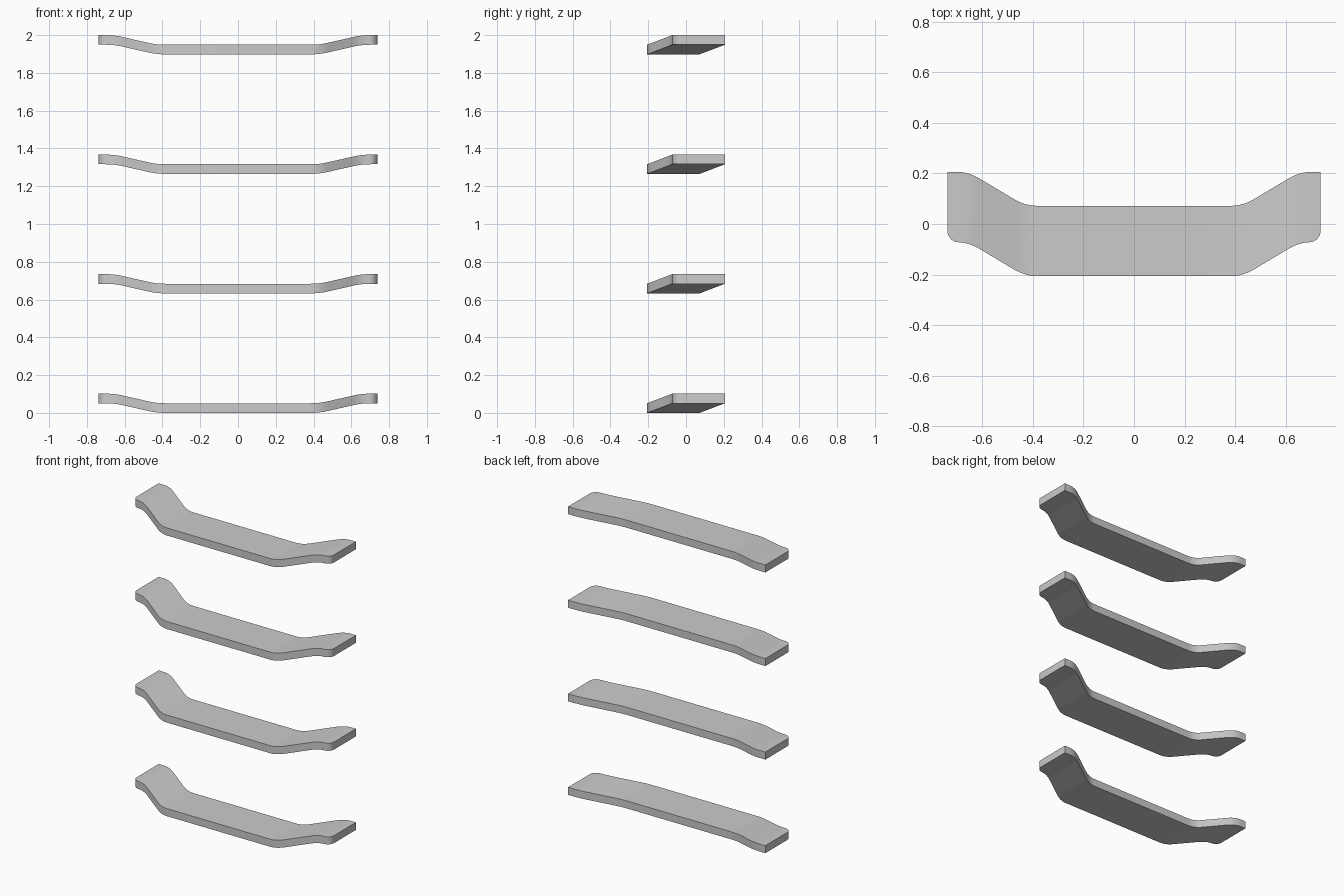
import bpy, bmesh, math

cube = bpy.data.objects.get("Cube")
if cube:
    bpy.data.objects.remove(cube, do_unlink=True)

HALF_LENGTH, HALF_DEPTH, THICK = 0.738, 0.206, 0.051
SHIFT_Y, RISE = 0.134, 0.051      # how far the ends sweep back and up
BEND_IN, BEND_OUT, EASE = 0.43, 0.655, 0.045
CORNER, STEPS = 0.045, 8
SPACING = (2 - THICK - RISE) / 3

grey = bpy.data.materials.new("light_grey")
grey.use_nodes = True
colour = (0.6, 0.6, 0.6, 1)
grey.diffuse_color = colour
grey.node_tree.nodes["Principled BSDF"].inputs["Base Color"].default_value = colour


def soft(d):
    """A ramp starting at d = 0 with an eased knee."""
    if abs(d) < EASE:
        return (d + EASE) ** 2 / (4 * EASE)
    return max(d, 0)


def sweep(x):
    x = abs(x)
    return (soft(x - BEND_IN) - soft(x - BEND_OUT)) / (BEND_OUT - BEND_IN)


def stations():
    """Cross-section positions along the shelf: (x, front corner setback)."""
    half = [(c - EASE + 2 * EASE * i / STEPS, 0)
            for c in (BEND_IN, BEND_OUT) for i in range(STEPS + 1)]
    half = [s for s in half if s[0] < HALF_LENGTH - CORNER]
    for i in range(STEPS + 1):
        a = math.pi / 2 * i / STEPS
        half.append((HALF_LENGTH - CORNER + CORNER * math.sin(a),
                     CORNER * (1 - math.cos(a))))
    return [(-x, s) for x, s in reversed(half)] + half


def shelf(name, z):
    bm = bmesh.new()
    rings = []
    for x, setback in stations():
        f = sweep(x)
        front = -HALF_DEPTH + SHIFT_Y * f
        back = HALF_DEPTH - SHIFT_Y * (1 - f)
        low = z + RISE * f
        # the rounded corner only trims the front edge
        section = [(front + setback, low), (back, low),
                   (back, low + THICK), (front + setback, low + THICK)]
        rings.append([bm.verts.new((x, y, h)) for y, h in section])
    for a, b in zip(rings, rings[1:]):
        for i in range(4):
            j = (i + 1) % 4
            bm.faces.new((a[i], a[j], b[j], b[i]))
    bm.faces.new(rings[0])
    bm.faces.new(rings[-1])
    bmesh.ops.recalc_face_normals(bm, faces=bm.faces[:])
    mesh = bpy.data.meshes.new(name)
    bm.to_mesh(mesh)
    bm.free()
    mesh.materials.append(grey)
    obj = bpy.data.objects.new(name, mesh)
    bpy.context.collection.objects.link(obj)
    bpy.ops.object.select_all(action="DESELECT")
    obj.select_set(True)
    bpy.context.view_layer.objects.active = obj
    bpy.ops.object.shade_smooth_by_angle(angle=math.radians(30))


# Four identical shelves, evenly stacked
for n, label in enumerate(("bottom", "lower", "upper", "top")):
    shelf(label + "_shelf", n * SPACING)
